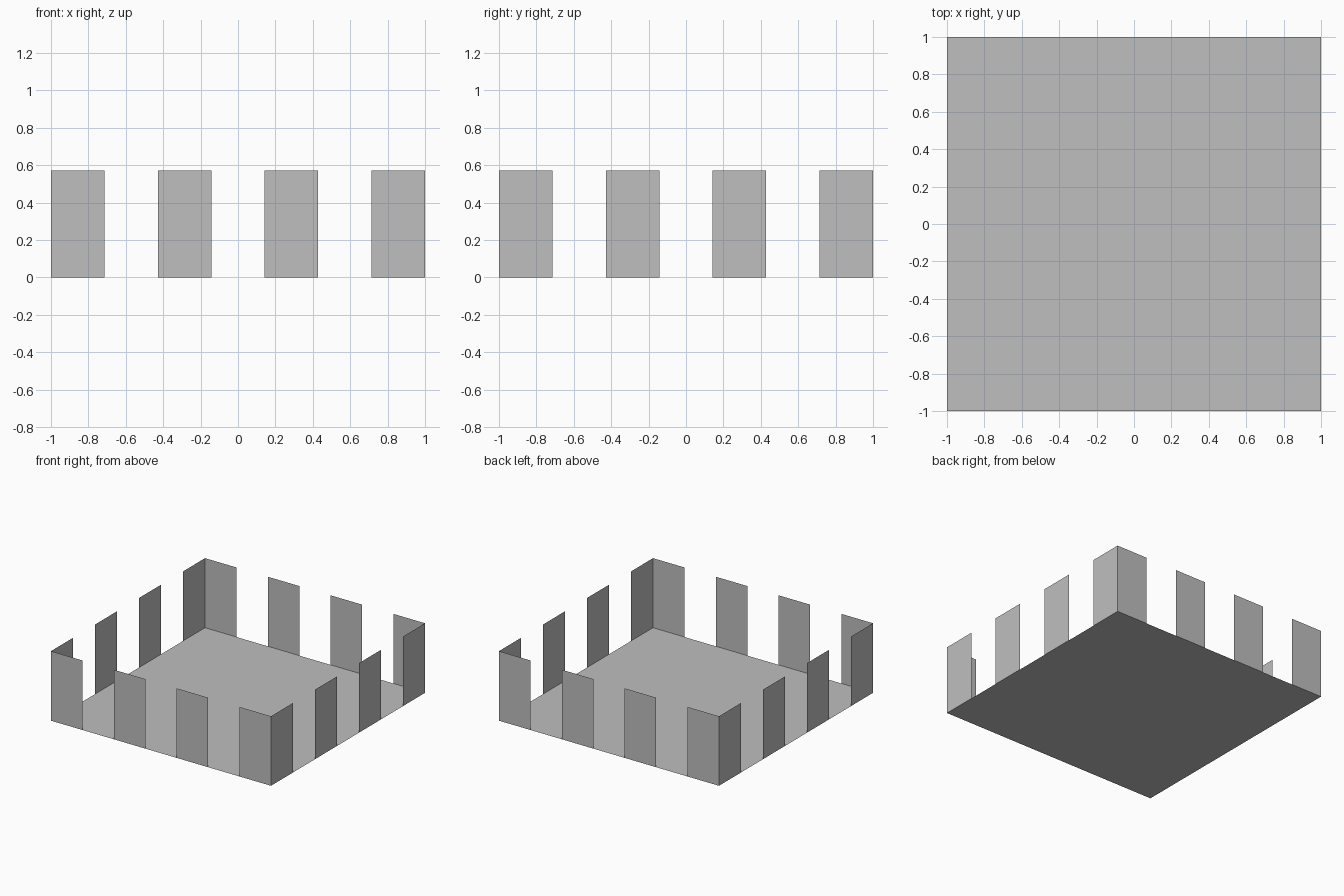
import bpy
import bmesh
import math
from mathutils import Matrix

if "Cube" in bpy.data.objects:
    bpy.data.objects.remove(bpy.data.objects["Cube"])

UNIT = 2 / 7          # panel width; gaps are equally wide
HEIGHT = 2 * UNIT     # panel height

grey = bpy.data.materials.new("light_grey")
grey.diffuse_color = (0.52, 0.52, 0.52, 1)
grey.use_nodes = True
grey.node_tree.nodes["Principled BSDF"].inputs["Base Color"].default_value = grey.diffuse_color


def sheet(name, quads):
    """Make a thin object from a list of four-cornered faces."""
    bm = bmesh.new()
    for quad in quads:
        bm.faces.new([bm.verts.new(p) for p in quad])
    mesh = bpy.data.meshes.new(name)
    bm.to_mesh(mesh)
    bm.free()
    mesh.materials.append(grey)
    obj = bpy.data.objects.new(name, mesh)
    bpy.context.collection.objects.link(obj)
    return obj


# Square floor
sheet("floor", [[(-1, -1, 0), (1, -1, 0), (1, 1, 0), (-1, 1, 0)]])

# Four upright panels along each edge, turned around the centre
panels = []
for i in range(4):
    x0 = -1 + 2 * i * UNIT
    x1 = x0 + UNIT
    panels.append([(x0, -1, 0), (x1, -1, 0), (x1, -1, HEIGHT), (x0, -1, HEIGHT)])

for k, side in enumerate(("front", "right", "back", "left")):
    wall = sheet(side + "_battlements", panels)
    wall.data.transform(Matrix.Rotation(k * math.pi / 2, 4, "Z"))
